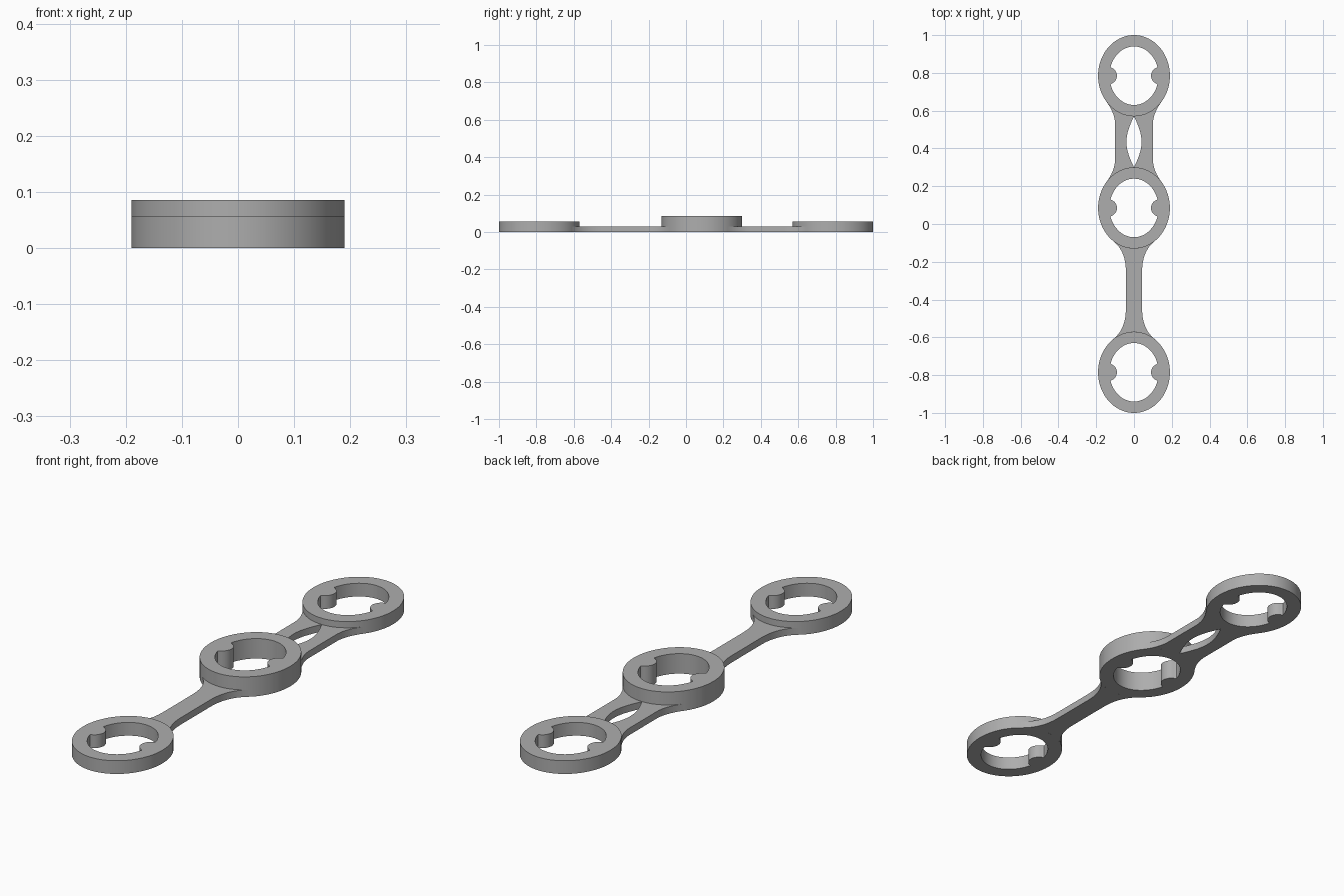
import bpy, bmesh, math

if "Cube" in bpy.data.objects:
    bpy.data.objects.remove(bpy.data.objects["Cube"])

RX, RY = 0.19, 0.215        # ring outer radii
IX, IY = 0.13, 0.155        # ring opening radii
BUMP_X, BUMP_R = 0.135, 0.045

grey = bpy.data.materials.new("grey")
grey.diffuse_color = (0.42, 0.42, 0.42, 1)
grey.use_nodes = True
grey.node_tree.nodes["Principled BSDF"].inputs["Base Color"].default_value = grey.diffuse_color


def finish(bm, name):
    bmesh.ops.recalc_face_normals(bm, faces=bm.faces)
    mesh = bpy.data.meshes.new(name)
    bm.to_mesh(mesh)
    bm.free()
    mesh.materials.append(grey)
    obj = bpy.data.objects.new(name, mesh)
    bpy.context.collection.objects.link(obj)
    bpy.context.view_layer.objects.active = obj
    obj.select_set(True)
    bpy.ops.object.shade_smooth_by_angle(angle=math.radians(35))
    obj.select_set(False)


def opening():
    """Oval opening with a round bump on each side."""
    half = []
    for i in range(13):     # bump, front tangent to back tangent
        a = math.radians(-70 + 140 * i / 12)
        half.append((BUMP_X - BUMP_R * math.cos(a), BUMP_R * math.sin(a)))
    for i in range(29):     # oval arc between the bumps
        a = math.radians(17.5 + 145 * i / 28)
        half.append((IX * math.cos(a), IY * math.sin(a)))
    return half + [(-x, -y) for x, y in half]


def ring(name, cy, height):
    bm = bmesh.new()
    loops = [[], [], [], []]    # inner low, outer low, outer high, inner high
    for x, y in opening():
        a = math.atan2(y / RY, x / RX)
        ox, oy = RX * math.cos(a), RY * math.sin(a)
        for loop, (px, py, z) in zip(loops, ((x, y, 0), (ox, oy, 0), (ox, oy, height), (x, y, height))):
            loop.append(bm.verts.new((px, cy + py, z)))
    n = len(loops[0])
    for k in range(4):
        a, b = loops[k], loops[(k + 1) % 4]
        for i in range(n):
            j = (i + 1) % n
            bm.faces.new((a[i], a[j], b[j], b[i]))
    finish(bm, name)


def strut(name, y0, y1, half_width, flare_x, straight, slot, height=0.03):
    """Flat link between ring centres y0 < y1, flared onto both rings."""
    mid, span = (y0 + y1) / 2, (y1 - y0) / 2
    phi = math.asin(flare_x / RX)
    # quarter outline, measured from the middle: ring arc, then flare
    quarter = [(RX * math.sin(phi * i / 10), span - RY * math.cos(phi * i / 10)) for i in range(11)]
    px, py = quarter[-1]
    cy = py - (px - half_width) * RY * math.sin(phi) / (RX * math.cos(phi))
    for i in range(1, 13):
        t = i / 12
        quarter.append(((1 - t) ** 2 * px + 2 * t * (1 - t) * half_width + t * t * half_width,
                        (1 - t) ** 2 * py + 2 * t * (1 - t) * cy + t * t * straight))
    side = quarter + [(x, -y) for x, y in reversed(quarter)]
    if slot:                # pointed slot splits the link into two bars
        tip = span - RY
        inner = [(slot * math.cos(math.pi / 2 * u), tip * u)
                 for u in [-1 + i / 10 for i in range(1, 20)]]
        bar = side + inner
        outlines = [bar, [(-x, y) for x, y in bar]]
    else:
        outlines = [side + [(-x, y) for x, y in reversed(side[1:-1])]]
    bm = bmesh.new()
    for outline in outlines:
        low = [bm.verts.new((x, mid + y, 0)) for x, y in outline]
        high = [bm.verts.new((x, mid + y, height)) for x, y in outline]
        bm.faces.new(low)
        bm.faces.new(high)
        for i in range(len(low)):
            j = (i + 1) % len(low)
            bm.faces.new((low[i], low[j], high[j], high[i]))
    bmesh.ops.triangulate(bm, faces=[f for f in bm.faces if len(f.verts) > 4])
    finish(bm, name)


# Three rings, the middle one taller
ring("front_ring", -0.785, 0.057)
ring("middle_ring", 0.085, 0.086)
ring("back_ring", 0.785, 0.057)

# Narrow solid link and wide slotted link
strut("front_link", -0.785, 0.085, 0.043, 0.11, 0.10, 0)
strut("back_link", 0.085, 0.785, 0.10, 0.145, 0.09, 0.04)
